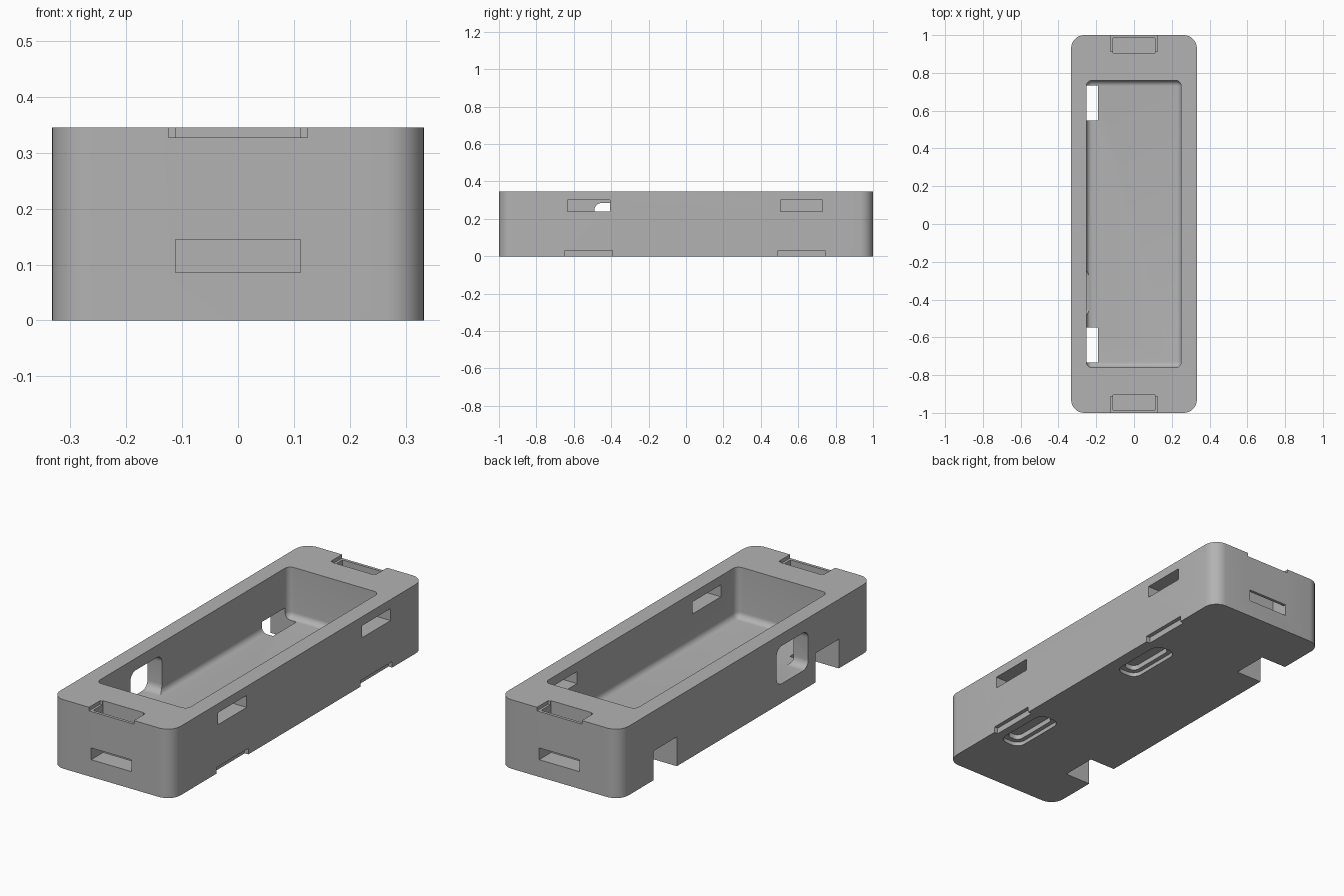
import bpy
import bmesh
import math

old = bpy.data.objects.get("Cube")
if old:
    bpy.data.objects.remove(old, do_unlink=True)

grey = bpy.data.materials.new("plain grey")
grey.diffuse_color = (0.45, 0.45, 0.45, 1)
grey.use_nodes = True
grey.node_tree.nodes["Principled BSDF"].inputs["Base Color"].default_value = (0.45, 0.45, 0.45, 1)


def box(name, xs, ys, zs, radius=0, axis=None, floor=False):
    """Box between limits; rounds the edges along an axis, and the floor edges if asked."""
    bm = bmesh.new()
    bmesh.ops.create_cube(bm, size=1)
    for v in bm.verts:
        v.co = [lim[0] if c < 0 else lim[1] for c, lim in zip(v.co, (xs, ys, zs))]
    if radius:
        edges = []
        for e in bm.edges:
            a, b = e.verts
            along = abs((a.co - b.co).normalized()[axis]) > 0.9
            low = floor and max(a.co.z, b.co.z) < zs[0] + 1e-4
            if along or low:
                edges.append(e)
        bmesh.ops.bevel(bm, geom=edges, offset=radius, segments=8, profile=0.5, affect='EDGES')
    bmesh.ops.recalc_face_normals(bm, faces=bm.faces)
    mesh = bpy.data.meshes.new(name)
    bm.to_mesh(mesh)
    bm.free()
    mesh.materials.append(grey)
    obj = bpy.data.objects.new(name, mesh)
    bpy.context.collection.objects.link(obj)
    return obj


def cut(*args, **kw):
    cutter = box("cutter", *args, **kw)
    mod = case.modifiers.new("cut", 'BOOLEAN')
    mod.operation = 'DIFFERENCE'
    mod.solver = 'EXACT'
    mod.object = cutter
    bpy.ops.object.modifier_apply(modifier=mod.name)
    bpy.data.objects.remove(cutter, do_unlink=True)


# Case body
X, H = 0.333, 0.345
case = box("case", (-X, X), (-1, 1), (0, H), radius=0.07, axis=2)
bpy.context.view_layer.objects.active = case
case.select_set(True)

# Main cavity with rounded corners and floor
cut((-0.252, 0.25), (-0.76, 0.76), (0.092, 0.5), radius=0.03, axis=2, floor=True)

# Strap channels at both ends: top recess, vertical channel, end slot
for s in (-1, 1):
    def span(a, b):
        return sorted((s * a, s * b))
    cut((-0.124, 0.124), span(0.912, 1.1), (0.327, 0.5))
    cut((-0.112, 0.112), span(0.905, 0.985), (0.086, 0.5))
    cut((-0.112, 0.112), span(0.95, 1.1), (0.086, 0.145))

# Left wall: through slots and shallow bottom notches
for y in (-0.52, 0.617):
    cut((0.2, 0.5), (y - 0.113, y + 0.113), (0.24, 0.3))
    cut((X - 0.02, 0.5), (y - 0.126, y + 0.126), (-0.1, 0.03))

# Stepped pockets in the underside
for y in (-0.53, 0.34):
    cut((0.15, 0.27), (y - 0.155, y + 0.155), (-0.1, 0.02), radius=0.045, axis=2)
    cut((0.172, 0.248), (y - 0.13, y + 0.13), (-0.1, 0.045), radius=0.03, axis=2)

# Right wall: two notches open to the underside, one rounded window
for y in (-0.64, 0.64):
    cut((-0.5, -0.19), (y - 0.092, y + 0.092), (-0.1, 0.146))
cut((-0.5, -0.236), (-0.49, -0.24), (0.096, 0.285), radius=0.04, axis=0)

bpy.ops.object.shade_smooth_by_angle(angle=math.radians(30))
